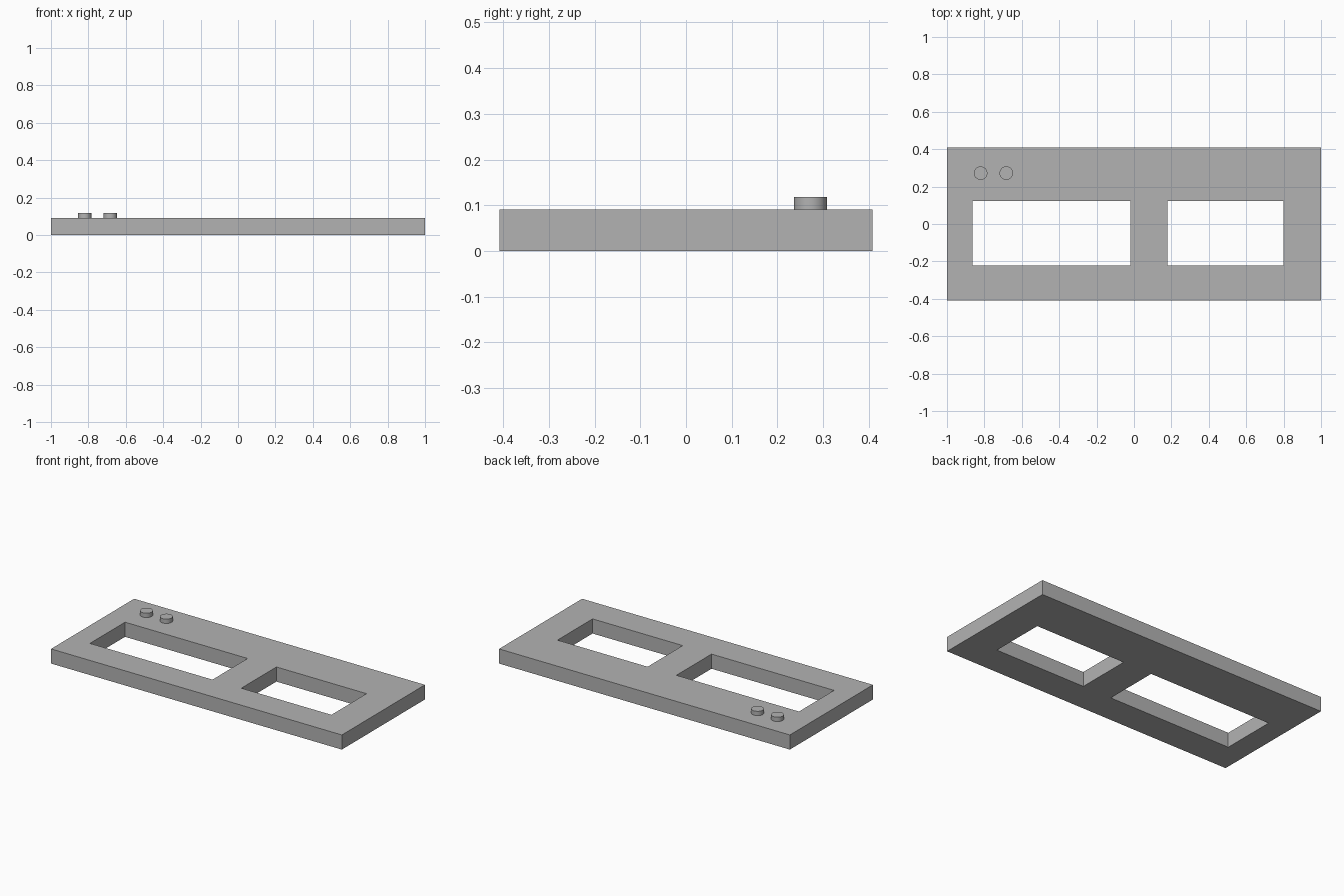
import bpy
import bmesh

cube = bpy.data.objects.get("Cube")
if cube:
    bpy.data.objects.remove(cube, do_unlink=True)

THICKNESS = 0.091
KNOB_TOP = 0.118

grey = bpy.data.materials.new("plain_grey")
grey.use_nodes = True
colour = (0.45, 0.45, 0.45, 1)
grey.diffuse_color = colour
grey.node_tree.nodes["Principled BSDF"].inputs["Base Color"].default_value = colour


def panel(name, xs, ys, holes):
    """Flat panel on a grid of cut lines, leaving out the hole cells."""
    bm = bmesh.new()
    rows = [[bm.verts.new((x, y, 0)) for x in xs] for y in ys]
    for j in range(len(ys) - 1):
        for i in range(len(xs) - 1):
            if (i, j) not in holes:
                bm.faces.new((rows[j][i], rows[j][i + 1],
                              rows[j + 1][i + 1], rows[j + 1][i]))
    # Thicken upward, keeping the base faces as the underside
    base = bm.faces[:]
    top = bmesh.ops.extrude_face_region(bm, geom=base, use_keep_orig=True)
    verts = [g for g in top["geom"] if isinstance(g, bmesh.types.BMVert)]
    bmesh.ops.translate(bm, verts=verts, vec=(0, 0, THICKNESS))
    bmesh.ops.recalc_face_normals(bm, faces=bm.faces)
    mesh = bpy.data.meshes.new(name)
    bm.to_mesh(mesh)
    bm.free()
    mesh.materials.append(grey)
    obj = bpy.data.objects.new(name, mesh)
    bpy.context.collection.objects.link(obj)


def knob(name, x, y):
    """Short round button standing on the panel."""
    bpy.ops.mesh.primitive_cylinder_add(
        vertices=48, radius=0.036, depth=KNOB_TOP - THICKNESS,
        location=(x, y, (KNOB_TOP + THICKNESS) / 2))
    obj = bpy.context.object
    obj.name = name
    obj.data.materials.append(grey)
    bpy.ops.object.shade_smooth_by_angle()


# Panel with a wide and a narrow rectangular window
panel("panel", (-1, -0.863, -0.02, 0.178, 0.798, 1),
      (-0.408, -0.222, 0.123, 0.408), {(1, 1), (3, 1)})

# Two buttons in the rear right corner
knob("outer_button", -0.82, 0.272)
knob("inner_button", -0.683, 0.272)
